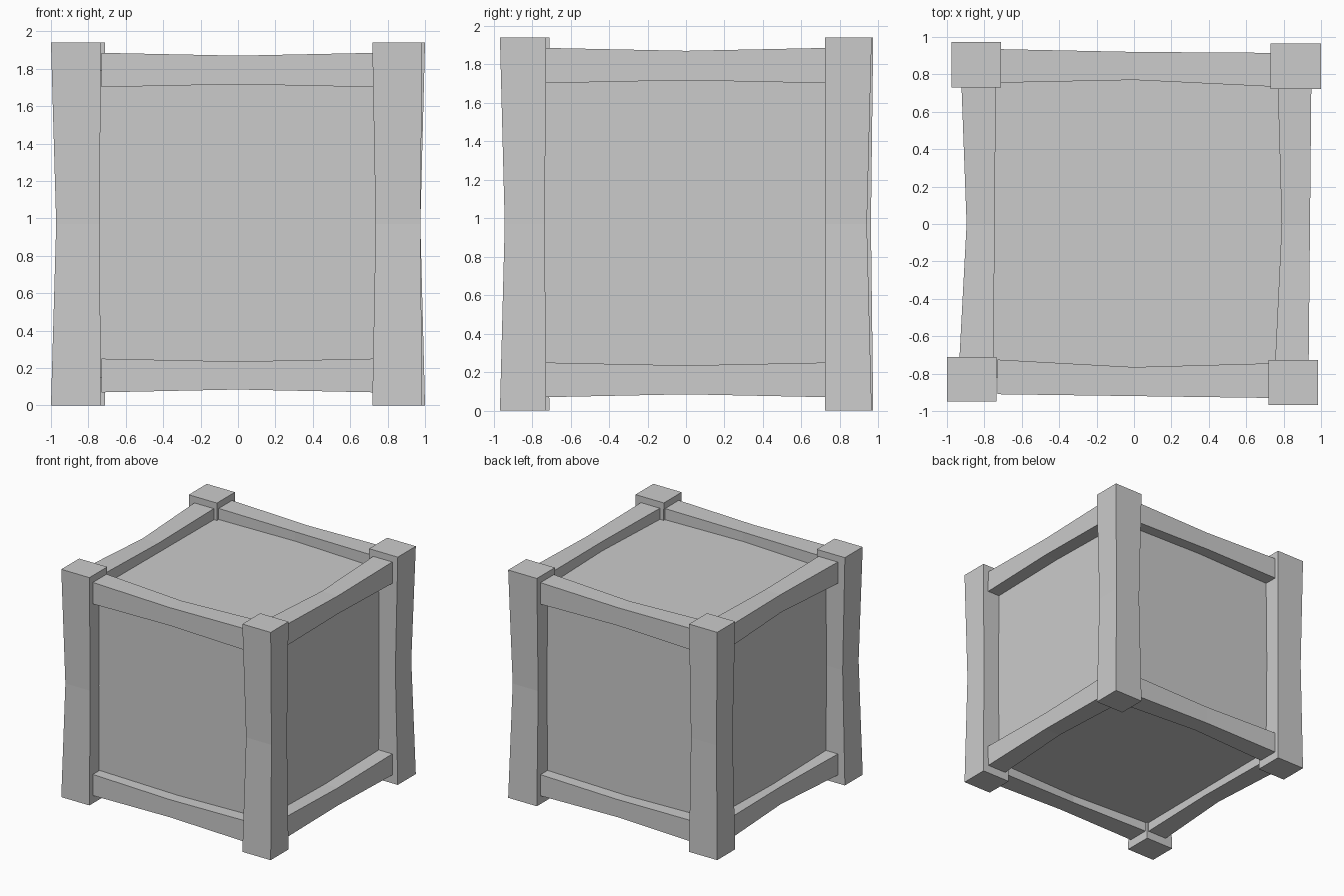
import bpy
import bmesh

default_cube = bpy.data.objects.get("Cube")
if default_cube:
    bpy.data.objects.remove(default_cube, do_unlink=True)

GREY = (0.6, 0.6, 0.6, 1.0)
grey = bpy.data.materials.new("plain grey")
grey.use_nodes = True
grey.diffuse_color = GREY
grey.node_tree.nodes["Principled BSDF"].inputs["Base Color"].default_value = GREY


def finish(name, bm):
    """Turn a bmesh into a flat shaded grey object."""
    bmesh.ops.recalc_face_normals(bm, faces=bm.faces)
    mesh = bpy.data.meshes.new(name)
    bm.to_mesh(mesh)
    bm.free()
    mesh.materials.append(grey)
    obj = bpy.data.objects.new(name, mesh)
    bpy.context.collection.objects.link(obj)
    return obj


def beam(name, axis, span, u, v, pinch_u, pinch_v, tilt=0.0):
    """Square timber along an axis, narrowed at its middle.
    u and v are the ranges on the other two axes; tilt skews the ends in u."""
    across = [i for i in range(3) if i != axis]
    bm = bmesh.new()
    rings = []
    for step in (-1, 0, 1):
        waist = 1 - abs(step)
        u_lo, u_hi = u[0] + pinch_u[0] * waist, u[1] - pinch_u[1] * waist
        v_lo, v_hi = v[0] + pinch_v[0] * waist, v[1] - pinch_v[1] * waist
        along = (span[0] + span[1]) / 2 + step * (span[1] - span[0]) / 2
        ring = []
        for a, b in ((u_lo, v_lo), (u_hi, v_lo), (u_hi, v_hi), (u_lo, v_hi)):
            point = [0, 0, 0]
            point[axis] = along
            point[across[0]] = a + tilt * step
            point[across[1]] = b
            ring.append(bm.verts.new(point))
        rings.append(ring)
    for low, high in zip(rings, rings[1:]):
        for i in range(4):
            j = (i + 1) % 4
            bm.faces.new((low[i], low[j], high[j], high[i]))
    bm.faces.new(rings[0])
    bm.faces.new(rings[-1])
    return finish(name, bm)


# Inner box, set back behind the frame
bm = bmesh.new()
bmesh.ops.create_cube(bm, size=1.64)
bmesh.ops.translate(bm, verts=bm.verts, vec=(0, 0, 0.97))
finish("inner_box", bm)

# Corner posts
HEIGHT = (0, 1.94)
beam("front_right_post", 2, HEIGHT, (-1.0, -0.735), (-0.95, -0.71), (0.028, 0.003), (0.015, 0.01))
beam("front_left_post", 2, HEIGHT, (0.718, 0.985), (-0.967, -0.727), (0.018, 0.01), (0.025, 0.007))
beam("back_left_post", 2, HEIGHT, (0.73, 1.0), (0.722, 0.965), (0.005, 0.025), (0.003, 0.025))
beam("back_right_post", 2, HEIGHT, (-0.975, -0.71), (0.73, 0.973), (0.015, 0.01), (0.015, 0.012))

# Upper and lower rails on each side
SPAN = (-0.73, 0.73)
WAIST = (0.015, 0.015)
for level, z in (("top", (1.702, 1.885)), ("bottom", (0.07, 0.25))):
    beam("front_rail_" + level, 0, SPAN, (-0.92, -0.735), z, (0, 0.03), WAIST, -0.01)
    beam("back_rail_" + level, 0, SPAN, (0.745, 0.925), z, (0.025, 0.005), WAIST, -0.01)
    beam("right_rail_" + level, 1, SPAN, (-0.928, -0.745), z, (0.033, 0), WAIST, 0.006)
    beam("left_rail_" + level, 1, SPAN, (0.762, 0.941), z, (0.028, 0), WAIST, 0.007)
